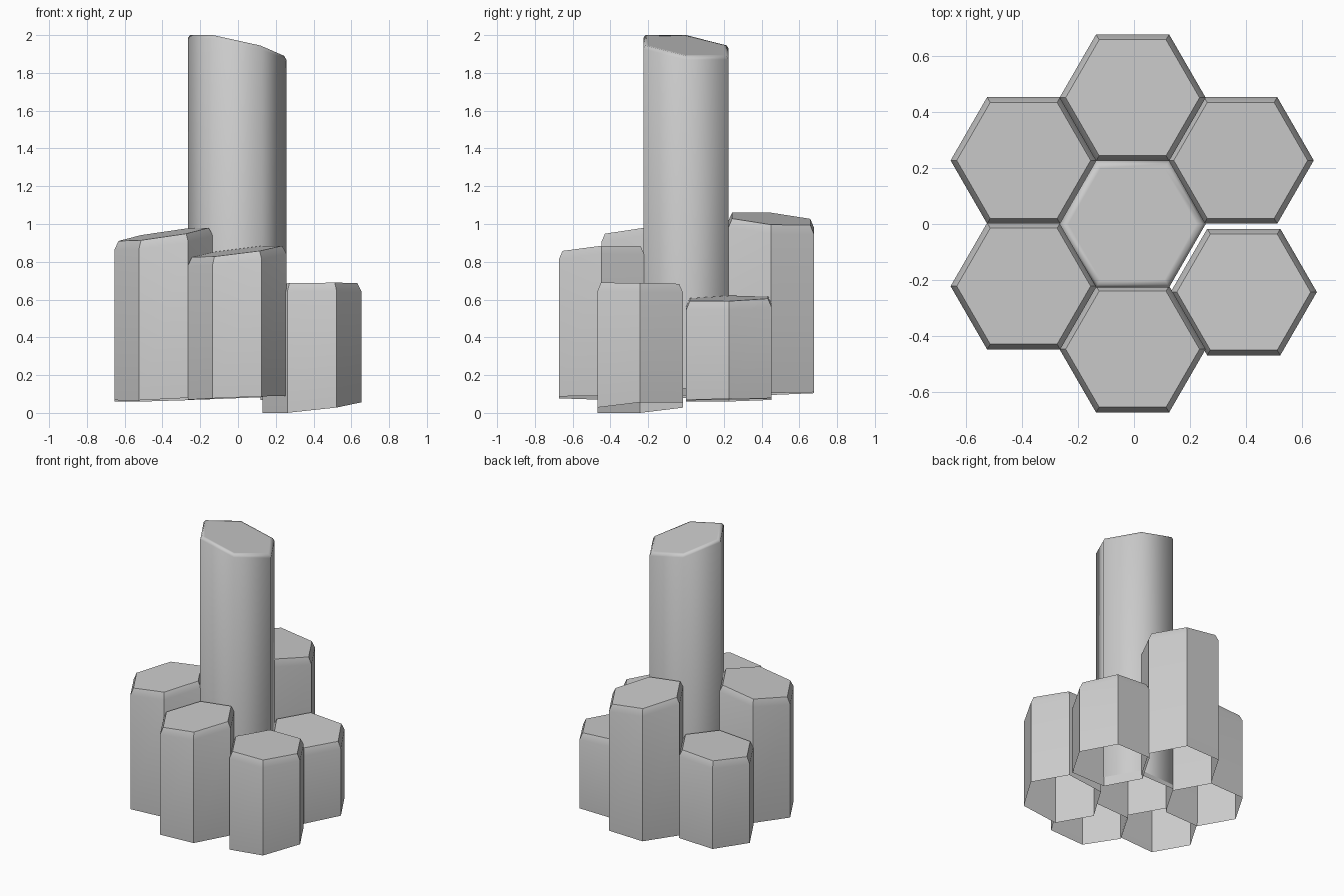
import bpy, bmesh, math

if "Cube" in bpy.data.objects:
    bpy.data.objects.remove(bpy.data.objects["Cube"])

R = 0.261  # hexagon corner radius


def column(name, x, y, base, top, inset, drop, angle):
    """Open-bottomed hexagonal prism, sloped base and top (z, slope x, slope y), chamfered rim."""
    bm = bmesh.new()

    def ring(radius, plane, dz=0.0):
        z, sx, sy = plane
        verts = []
        for i in range(6):
            a = math.radians(60 * i)
            px, py = radius * math.cos(a), radius * math.sin(a)
            verts.append(bm.verts.new((x + px, y + py, z + sx * px + sy * py + dz)))
        return verts

    # outer wall, chamfer, then a narrow flat border that keeps the cap shading flat
    rings = [ring(R, base), ring(R, top, -drop), ring(R - inset, top), ring(R - inset - 0.02, top)]
    for low, high in zip(rings, rings[1:]):
        for i in range(6):
            j = (i + 1) % 6
            bm.faces.new((low[i], low[j], high[j], high[i]))
    bm.faces.new(rings[-1])
    mesh = bpy.data.meshes.new(name)
    bm.to_mesh(mesh)
    bm.free()
    obj = bpy.data.objects.new(name, mesh)
    bpy.context.collection.objects.link(obj)
    bpy.ops.object.select_all(action='DESELECT')
    obj.select_set(True)
    bpy.context.view_layer.objects.active = obj
    bpy.ops.object.shade_smooth_by_angle(angle=math.radians(angle))


# Tall central column, softly shaded around its sides
column("center_column", -0.005, 0.0, (0.12, 0.04, 0.02), (1.945, -0.22, -0.125), 0.012, 0.018, 65)

# Ring of shorter columns around it
outer = [
    ("back_column", -0.005, 0.451, (0.10, 0.02, 0.03), (1.028, -0.133, -0.08)),
    ("back_right_column", 0.381, 0.227, (0.072, 0.01, 0.02), (0.606, -0.06, 0.03)),
    ("front_right_column", 0.392, -0.243, (0.028, 0.107, 0.06), (0.685, 0.012, -0.015)),
    ("front_column", -0.005, -0.447, (0.08, 0.04, -0.01), (0.855, 0.125, 0.06)),
    ("front_left_column", -0.394, -0.222, (0.08, 0.05, 0.03), (0.945, 0.146, 0.066)),
    ("back_left_column", -0.394, 0.227, (0.068, 0.03, 0.02), (0.675, 0.06, 0.05)),
]
for name, x, y, base, top in outer:
    column(name, x, y, base, top, 0.022, 0.045, 35)
